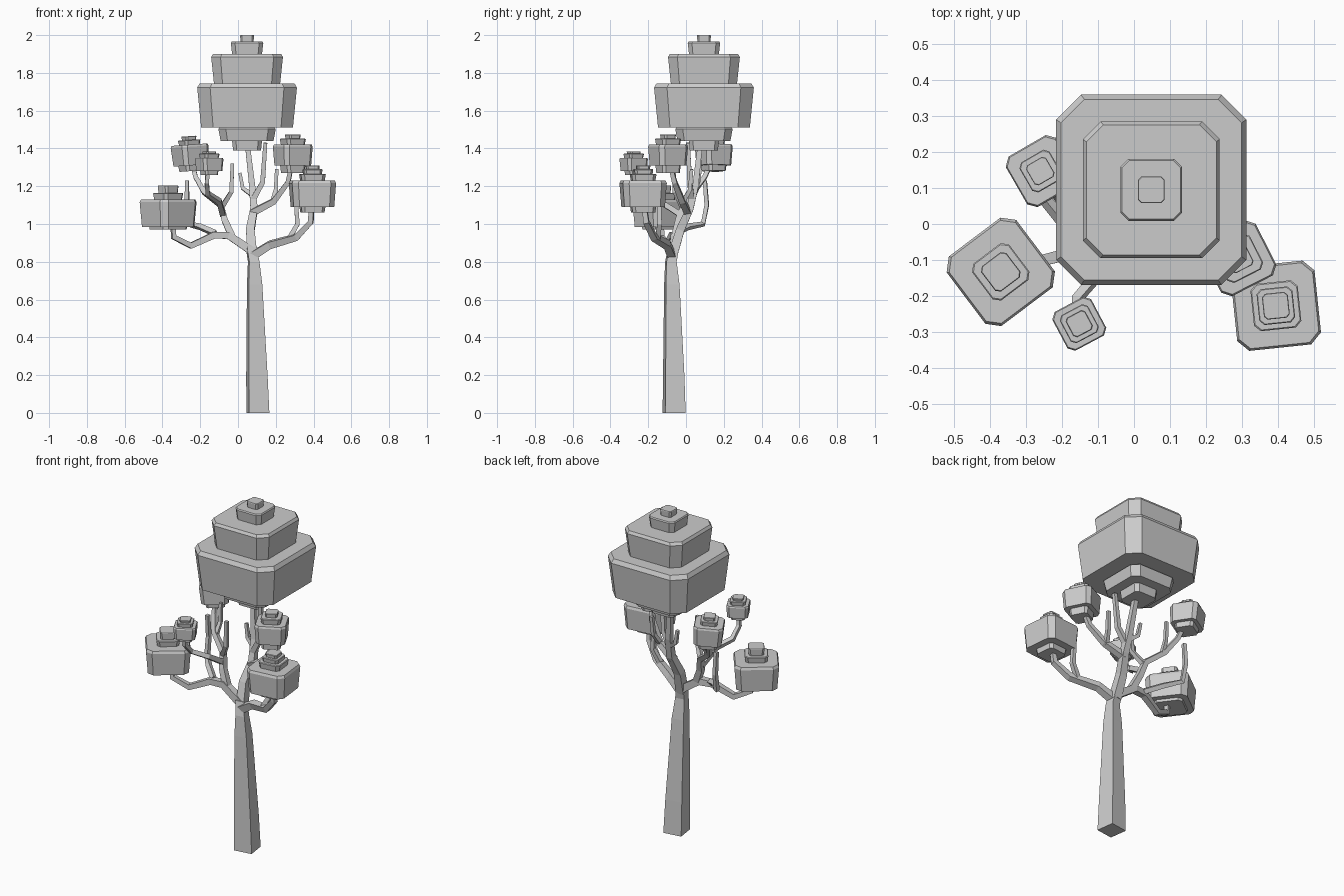
import bpy, bmesh
from math import radians, sin, cos, pi
from mathutils import Vector, Matrix

cube = bpy.data.objects.get("Cube")
if cube:
    bpy.data.objects.remove(cube)

grey = bpy.data.materials.new("plain grey")
grey.use_nodes = True
grey.diffuse_color = (0.6, 0.6, 0.6, 1)
grey.node_tree.nodes["Principled BSDF"].inputs["Base Color"].default_value = grey.diffuse_color


def loft(name, rings, matrix=Matrix()):
    """Skin a list of equal-length point rings and cap both ends."""
    bm = bmesh.new()
    loops = [[bm.verts.new(p) for p in ring] for ring in rings]
    for a, b in zip(loops, loops[1:]):
        for i in range(len(a)):
            j = (i + 1) % len(a)
            bm.faces.new((a[i], a[j], b[j], b[i]))
    bm.faces.new(loops[0][::-1])
    bm.faces.new(loops[-1])
    bmesh.ops.recalc_face_normals(bm, faces=bm.faces)
    mesh = bpy.data.meshes.new(name)
    bm.to_mesh(mesh)
    bm.free()
    mesh.materials.append(grey)
    obj = bpy.data.objects.new(name, mesh)
    obj.matrix_world = matrix
    bpy.context.collection.objects.link(obj)
    return obj


def branch(name, points, r0, r1):
    """Square limb swept along points, tapering from r0 to r1."""
    pts = [Vector(p) for p in points]
    last = len(pts) - 1
    rot = None
    rings = []
    for i, p in enumerate(pts):
        t = (pts[min(i + 1, last)] - pts[max(i - 1, 0)]).normalized()
        if rot is None:
            rot = Vector((0, 0, 1)).rotation_difference(t)
        else:
            rot = (rot @ Vector((0, 0, 1))).rotation_difference(t) @ rot
        r = (r0 + (r1 - r0) * i / last) * 1.3
        rings.append([p + rot @ Vector((r * cos(a), r * sin(a), 0))
                      for a in (pi / 4 + k * pi / 2 for k in range(4))])
    return loft(name, rings)


def chamfered_square(h, z):
    k = h * 0.74
    return [(h, -k, z), (h, k, z), (k, h, z), (-k, h, z),
            (-h, k, z), (-h, -k, z), (-k, -h, z), (k, -h, z)]


def crown(name, x, y, angle, tiers, tilt=0):
    """Stack of flared, rim-bevelled tiers: (bottom, top, half width)."""
    mid = sum(t[0] + t[1] for t in tiers) / (2 * len(tiers))
    place = (Matrix.Translation((x, y, mid)) @ Matrix.Rotation(radians(tilt), 4, 'Y')
             @ Matrix.Rotation(radians(angle), 4, 'Z'))
    for n, (z0, z1, h) in enumerate(tiers):
        z0, z1 = z0 - mid, z1 - mid
        rim = (z1 - z0) * 0.1
        loft(f"{name}_tier_{n + 1}",
             [chamfered_square(h * 0.92, z0), chamfered_square(h, z1 - rim),
              chamfered_square(h * 0.95, z1)], place)


# Trunk: slightly turned square, tapering upward
trunk_rings = []
for x, y, z, h in ((.105, -.063, 0, .054), (.1, -.065, .2, .05), (.088, -.075, .68, .036),
                   (.083, -.08, .8, .027), (.07, -.065, .88, .026)):
    turn = Matrix.Rotation(radians(8), 3, 'Z')
    trunk_rings.append([Vector((x, y, z)) + turn @ Vector((sx * h, sy * h, 0))
                        for sx, sy in ((-1, -1), (1, -1), (1, 1), (-1, 1))])
loft("trunk", trunk_rings)

# Main limbs
branch("centre_limb", [(.075, -.07, .84), (.065, -.03, .97), (.085, .02, 1.08),
                       (.075, .05, 1.2), (.05, .075, 1.42)], .028, .014)
branch("left_limb", [(.07, -.065, .86), (-.05, -.06, .94), (-.13, -.07, .94),
                     (-.25, -.1, .885), (-.34, -.13, .93), (-.345, -.13, 1.0)], .024, .012)
branch("right_limb", [(.075, -.075, .83), (.17, -.1, .89), (.31, -.17, .93),
                      (.385, -.21, 1.01), (.39, -.22, 1.09)], .024, .013)
branch("rising_limb", [(-.03, -.06, .93), (-.07, -.04, 1.02), (-.09, -.01, 1.1),
                       (-.18, .04, 1.17), (-.225, .1, 1.25), (-.245, .14, 1.34)], .02, .011)
branch("front_limb", [(-.08, -.03, 1.05), (-.1, -.14, 1.12), (-.16, -.21, 1.16),
                      (-.165, -.265, 1.22), (-.155, -.28, 1.3)], .016, .01)
branch("mid_limb", [(.075, .01, 1.06), (.19, -.02, 1.12), (.265, -.06, 1.22),
                    (.285, -.085, 1.32)], .02, .011)

# Bare twigs
branch("left_twig", [(-.12, -.06, .95), (-.2, .01, .985), (-.265, .09, 1.0),
                     (-.27, .11, 1.1), (-.27, .1, 1.23)], .015, .011)
branch("rising_twig", [(-.085, -.02, 1.09), (-.035, -.06, 1.17), (-.03, -.065, 1.32)], .014, .01)
branch("centre_twig", [(.08, .03, 1.13), (.13, .02, 1.22), (.145, .01, 1.43)], .017, .011)
branch("short_twig", [(.08, .04, 1.15), (.025, .06, 1.19), (.01, .065, 1.27)], .013, .009)
branch("mid_twig", [(.18, -.02, 1.11), (.2, .02, 1.18), (.205, .03, 1.29)], .013, .01)
branch("right_twig", [(.27, -.15, .92), (.315, -.14, 1.0), (.305, -.14, 1.14)], .015, .011)
branch("outer_twig", [(-.17, .035, 1.16), (-.165, .07, 1.23), (-.165, .075, 1.34)], .012, .009)

# Foliage crowns
crown("top_crown", .048, .095, 0, [
    (1.39, 1.45, .08), (1.44, 1.51, .152), (1.51, 1.745, .264),
    (1.74, 1.9, .19), (1.9, 1.965, .086), (1.96, 2.0, .037)])
crown("left_crown", -.37, -.133, 37, [
    (.97, 1.02, .085), (.985, 1.13, .121), (1.13, 1.165, .064), (1.16, 1.205, .044)])
crown("right_crown", .394, -.227, 6, [
    (1.06, 1.1, .065), (1.09, 1.23, .117), (1.23, 1.265, .066),
    (1.26, 1.29, .05), (1.285, 1.31, .036)])
crown("mid_crown", .29, -.095, 27, [
    (1.27, 1.32, .055), (1.31, 1.42, .086), (1.42, 1.452, .056), (1.45, 1.475, .034)])
crown("front_crown", -.152, -.277, 28, [
    (1.26, 1.29, .04), (1.28, 1.35, .061), (1.35, 1.372, .044), (1.37, 1.385, .03)])
crown("back_crown", -.255, .147, 30, [
    (1.28, 1.32, .055), (1.31, 1.42, .081), (1.42, 1.445, .048), (1.44, 1.465, .032)], -4)
